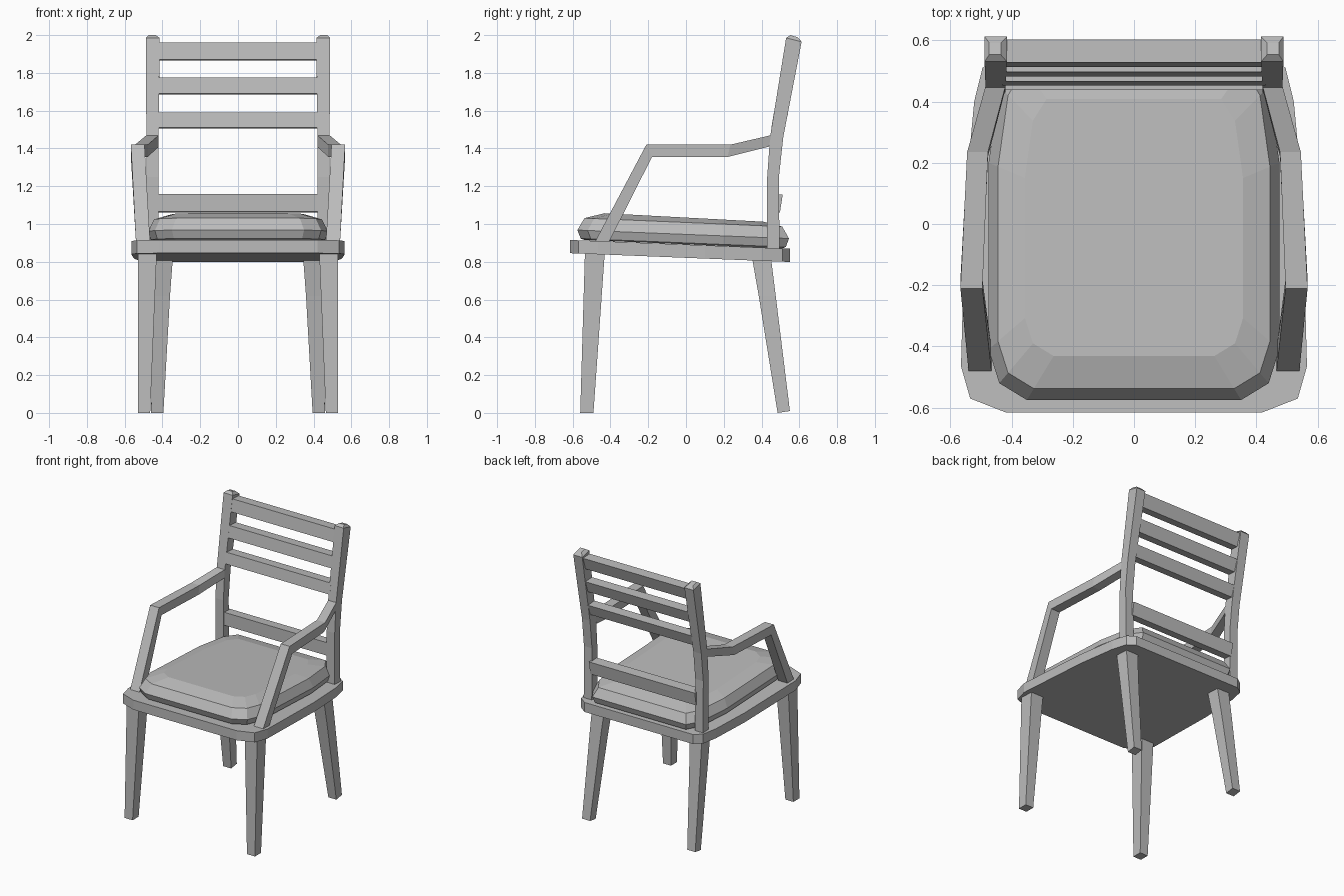
import bpy
import bmesh

cube = bpy.data.objects.get("Cube")
if cube:
    bpy.data.objects.remove(cube, do_unlink=True)

grey = bpy.data.materials.new("plain_grey")
grey.use_nodes = True
colour = (0.5, 0.5, 0.5, 1)
grey.diffuse_color = colour
grey.node_tree.nodes["Principled BSDF"].inputs["Base Color"].default_value = colour


def loft(name, rings, mirrored=False):
    """Skin a closed solid through rings of equal point count."""
    bm = bmesh.new()
    loops = [[bm.verts.new(p) for p in ring] for ring in rings]
    n = len(loops[0])
    for a, b in zip(loops, loops[1:]):
        for i in range(n):
            j = (i + 1) % n
            bm.faces.new((a[i], a[j], b[j], b[i]))
    bm.faces.new(loops[0])
    bm.faces.new(loops[-1])
    bmesh.ops.recalc_face_normals(bm, faces=bm.faces)
    mesh = bpy.data.meshes.new(name)
    bm.to_mesh(mesh)
    bm.free()
    mesh.materials.append(grey)
    obj = bpy.data.objects.new(name, mesh)
    bpy.context.collection.objects.link(obj)
    if mirrored:
        obj.modifiers.new("Mirror", 'MIRROR')
    return obj


def beam(name, sections):
    """Mirrored beam; section = inner x, outer x, front (y, z), back (y, z)."""
    loft(name, [[(x0, ya, za), (x1, ya, za), (x1, yb, zb), (x0, yb, zb)]
                for x0, x1, (ya, za), (yb, zb) in sections], True)


def slab(name, half, layers, slope):
    """Stack scaled copies of a symmetric outline, sloping down to the back."""
    outline = half + [(-x, y) for x, y in reversed(half)]
    loft(name, [[(x * s, y * s, z - slope * y) for x, y in outline]
                for s, z in layers])


# Seat board and cushion
slab("seat", [(.42, -.615), (.535, -.57), (.565, -.465), (.55, .1),
              (.522, .4), (.495, .51), (.44, .55)],
     [(1, .821), (1, .891)], .04)
slab("cushion", [(.35, -.575), (.44, -.52), (.475, -.41), (.475, .2),
                 (.44, .45), (.38, .545)],
     [(.93, .892), (.97, .9), (1, .945), (.935, 1.008), (.75, 1.034)], .04)

# Tapered legs
beam("front_legs", [(.465, .53, (-.56, 0), (-.49, 0)),
                    (.43, .53, (-.535, .85), (-.43, .85))])
beam("back_legs", [(.395, .46, (.485, 0), (.55, .01)),
                   (.36, .45, (.385, .62), (.475, .62)),
                   (.345, .445, (.35, .82), (.45, .82))])

# Back posts, bent above the arms, with chamfered tops
beam("back_posts", [(.42, .485, (.43, .84), (.495, .84)),
                    (.42, .485, (.43, 1.25), (.492, 1.25)),
                    (.42, .485, (.445, 1.46), (.515, 1.46)),
                    (.415, .488, (.53, 1.985), (.612, 1.965)),
                    (.435, .473, (.553, 2), (.592, 1.988))])

# Arms: sloping support, level rest, then inward to the post
beam("arms", [(.465, .54, (-.485, .9), (-.41, .9)),
              (.495, .567, (-.21, 1.42), (-.18, 1.355)),
              (.477, .545, (.235, 1.42), (.22, 1.355)),
              (.42, .485, (.45, 1.47), (.44, 1.41))])


# Horizontal back slats following the lean of the posts
def slat(name, low, high):
    def lean(z):
        return .437 + max(0, z - 1.42) * .168
    ring = [(lean(low), low), (lean(high), high),
            (lean(high) + .075, high - .005), (lean(low) + .06, low - .005)]
    loft(name, [[(x, y, z) for y, z in ring] for x in (-.43, .43)])


slat("lower_rail", 1.065, 1.16)
slat("lower_slat", 1.51, 1.59)
slat("middle_slat", 1.69, 1.775)
slat("top_slat", 1.87, 1.96)
